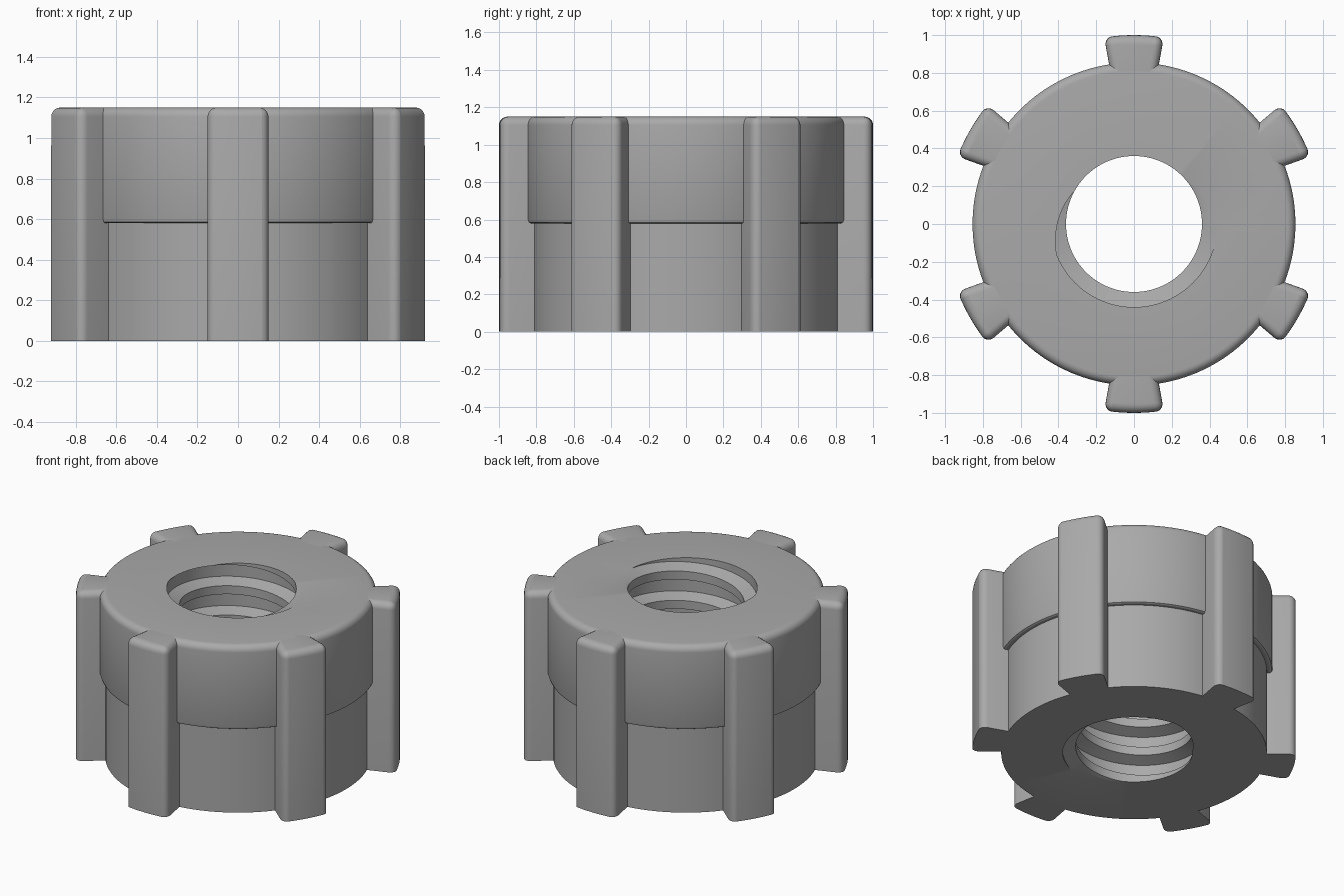
import bpy, bmesh
from math import sin, cos, pi, asin, radians
from mathutils import Matrix

cube = bpy.data.objects.get("Cube")
if cube:
    bpy.data.objects.remove(cube)

HEIGHT = 1.15
SEGMENTS = 96
PITCH = 0.2
MINOR, MAJOR = 0.36, 0.44
FILLET = 0.045

grey = bpy.data.materials.new("plain grey")
grey.use_nodes = True
colour = (0.4, 0.4, 0.4, 1)
grey.diffuse_color = colour
grey.node_tree.nodes["Principled BSDF"].inputs["Base Color"].default_value = colour


def finish(bm, name):
    bmesh.ops.recalc_face_normals(bm, faces=bm.faces)
    mesh = bpy.data.meshes.new(name)
    bm.to_mesh(mesh)
    bm.free()
    mesh.materials.append(grey)
    obj = bpy.data.objects.new(name, mesh)
    bpy.context.collection.objects.link(obj)
    bpy.ops.object.select_all(action='DESELECT')
    obj.select_set(True)
    bpy.context.view_layer.objects.active = obj
    bpy.ops.object.shade_smooth_by_angle(angle=radians(25))
    return obj


def polar(r, a, z):
    return (r * cos(a), r * sin(a), z)


# Threaded bore: a trapezoid groove wound up the axis, trimmed at both ends
bm = bmesh.new()
groove = [(MINOR, 0.0), (MINOR, 0.29), (MAJOR, 0.43), (MAJOR, 0.86)]
phase = 0.33
turns = range(-2, int(HEIGHT / PITCH) + 3)
columns = []
for i in range(SEGMENTS):
    lift = i / SEGMENTS
    columns.append([bm.verts.new(polar(r, 2 * pi * lift, PITCH * (t + f + lift + phase)))
                    for t in turns for r, f in groove])
for i in range(SEGMENTS):
    last = i == SEGMENTS - 1
    shift = len(groove) if last else 0
    a, b = columns[i], columns[(i + 1) % SEGMENTS][shift:]
    for j in range(len(b) - 1):
        bm.faces.new((a[j], b[j], b[j + 1], a[j + 1]))
for z, side in ((0, -1), (HEIGHT, 1)):
    bmesh.ops.bisect_plane(bm, geom=bm.verts[:] + bm.edges[:] + bm.faces[:], dist=1e-6,
                           plane_co=(0, 0, z), plane_no=(0, 0, side), clear_outer=True)

# Outer wall: narrow lower half, wider upper half with a rounded top edge
wall = [(0.82, 0), (0.82, 0.58), (0.84, 0.58), (0.85, 0.585), (0.855, 0.6)]
for k in range(7):
    a = k * pi / 12
    wall.append((0.855 - FILLET * (1 - cos(a)), HEIGHT - FILLET * (1 - sin(a))))
rings = [[bm.verts.new(polar(r, 2 * pi * i / SEGMENTS, z)) for i in range(SEGMENTS)]
         for r, z in wall]
for low, high in zip(rings, rings[1:]):
    for i in range(SEGMENTS):
        n = (i + 1) % SEGMENTS
        bm.faces.new((low[i], low[n], high[n], high[i]))

# Flat end faces between the bore and the wall
for z in (0, HEIGHT):
    rim = [e for e in bm.edges if e.is_boundary
           and all(abs(v.co.z - z) < 1e-4 for v in e.verts)]
    bmesh.ops.triangle_fill(bm, edges=rim, use_beauty=True, normal=(0, 0, 1))
finish(bm, "nut_body")

# Grip lugs: flared blocks with an arched outer face and rounded edges
for n in range(6):
    bm = bmesh.new()
    half = asin(0.158)
    arc = [half * (k / 4 - 1) for k in range(9)]
    outline = [(0.78, -0.12)] + [(cos(a), sin(a)) for a in arc] + [(0.78, 0.12)]
    base = bm.faces.new([bm.verts.new((x, y, 0)) for x, y in outline])
    top = bmesh.ops.extrude_face_region(bm, geom=[base])
    bmesh.ops.translate(bm, vec=(0, 0, HEIGHT),
                        verts=[v for v in top["geom"] if isinstance(v, bmesh.types.BMVert)])
    rounded = []
    for e in bm.edges:
        mid = (e.verts[0].co + e.verts[1].co) / 2
        upright = abs(e.verts[0].co.z - e.verts[1].co.z) > 0.1
        corner = upright and mid.x > 0.8 and abs(mid.y) > 0.155
        rim = not upright and mid.z > 1 and mid.x > 0.79
        if corner or rim:
            rounded.append(e)
    bmesh.ops.bevel(bm, geom=rounded, offset=FILLET, segments=5, profile=0.5,
                    affect='EDGES', clamp_overlap=False)
    bmesh.ops.rotate(bm, verts=bm.verts, matrix=Matrix.Rotation(pi / 6 + n * pi / 3, 3, 'Z'))
    finish(bm, f"grip_lug_{n + 1}")
